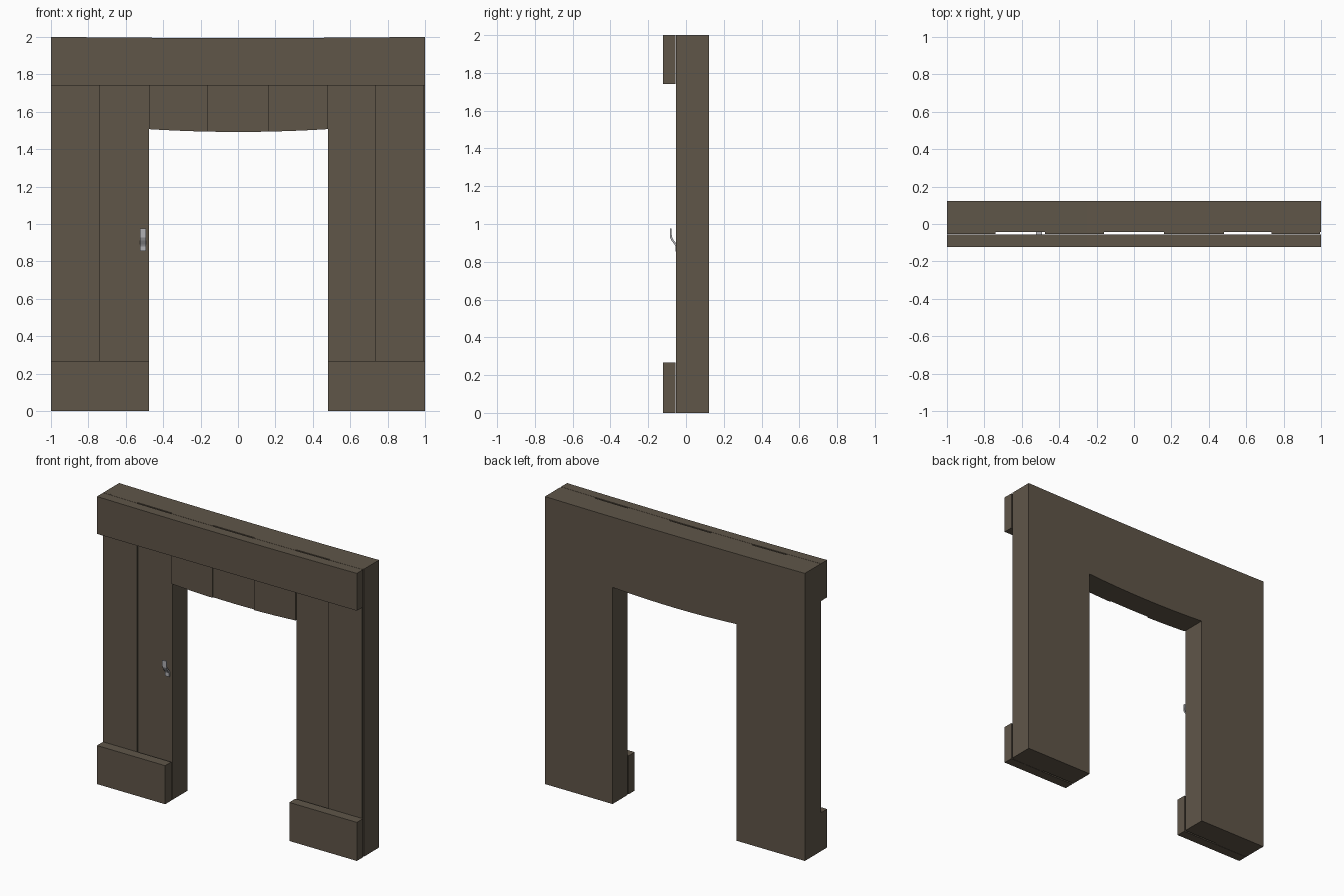
import bpy, bmesh, math

if "Cube" in bpy.data.objects:
    bpy.data.objects.remove(bpy.data.objects["Cube"])


def material(name, rgb):
    m = bpy.data.materials.new(name)
    m.diffuse_color = (*rgb, 1)
    m.use_nodes = True
    m.node_tree.nodes["Principled BSDF"].inputs["Base Color"].default_value = m.diffuse_color
    return m


WOOD = material("brown_wood", (0.115, 0.092, 0.066))
METAL = material("grey_metal", (0.45, 0.45, 0.47))
L, R = -0.475, 0.48            # sides of the opening
FRONT, BACK = -0.044, 0.122    # depth of the main frame


def top(x):
    """Top edge, sagging slightly in the middle."""
    return 2 - 0.006 * (1 - x * x)


def arch(x):
    """Underside of the lintel, bowed slightly down."""
    return 1.492 + 0.015 * (x / 0.48) ** 2


def edge(fn, x0, x1, n=8):
    """Points along a curved edge from x0 to x1."""
    return [(x0 + (x1 - x0) * i / n, fn(x0 + (x1 - x0) * i / n)) for i in range(n + 1)]


def make_prism(name, points, a, b, mat, place):
    """Extrude a closed 2D profile from depth a to depth b."""
    bm = bmesh.new()
    f = bm.faces.new([bm.verts.new(place(p, q, a)) for p, q in points])
    ext = bmesh.ops.extrude_face_region(bm, geom=[f])
    shift = [e - s for e, s in zip(place(0, 0, b), place(0, 0, a))]
    bmesh.ops.translate(bm, vec=shift,
                        verts=[v for v in ext["geom"] if isinstance(v, bmesh.types.BMVert)])
    bmesh.ops.recalc_face_normals(bm, faces=bm.faces)
    me = bpy.data.meshes.new(name)
    bm.to_mesh(me)
    bm.free()
    me.materials.append(mat)
    ob = bpy.data.objects.new(name, me)
    bpy.context.collection.objects.link(ob)
    return ob


def facing(name, points, y0, y1):
    return make_prism(name, points, y0, y1, WOOD, lambda x, z, y: (x, y, z))


# Main door frame: two posts and a lintel in one piece
facing("door_frame", [(-1, 0)] + [(L, 0)] + edge(arch, L, R) + [(R, 0), (1, 0)]
       + edge(top, 1, -1, 16), FRONT, BACK)

# Proud boards alternating with recessed ones
for name, x0, x1, low in (("left_post_board", -1, -0.74, lambda x: 0),
                          ("left_lintel_board", L, -0.16, arch),
                          ("right_lintel_board", 0.16, R, arch),
                          ("right_post_board", 0.735, 0.993, lambda x: 0)):
    facing(name, edge(low, x0, x1, 4) + edge(top, x1, x0, 4), -0.053, FRONT)

# Header beam across the front
facing("header_beam", [(-1, 1.74), (1, 1.74)] + edge(top, 1, -1, 16), -0.122, -0.055)

# Base blocks at the foot of each post
for name, x0, x1 in (("left_base_block", -1, L), ("right_base_block", R, 1)):
    facing(name, [(x0, 0), (x1, 0), (x1, 0.268), (x0, 0.268)], -0.122, -0.055)

# Bent metal catch on the left post
catch = [(-0.044, 0.855), (-0.044, 0.885), (-0.052, 0.897), (-0.068, 0.918), (-0.075, 0.932),
         (-0.077, 0.975), (-0.085, 0.975), (-0.084, 0.928), (-0.076, 0.912), (-0.06, 0.89),
         (-0.055, 0.88), (-0.055, 0.855)]
make_prism("door_catch", catch, -0.524, -0.492, METAL, lambda y, z, x: (x, y, z))
